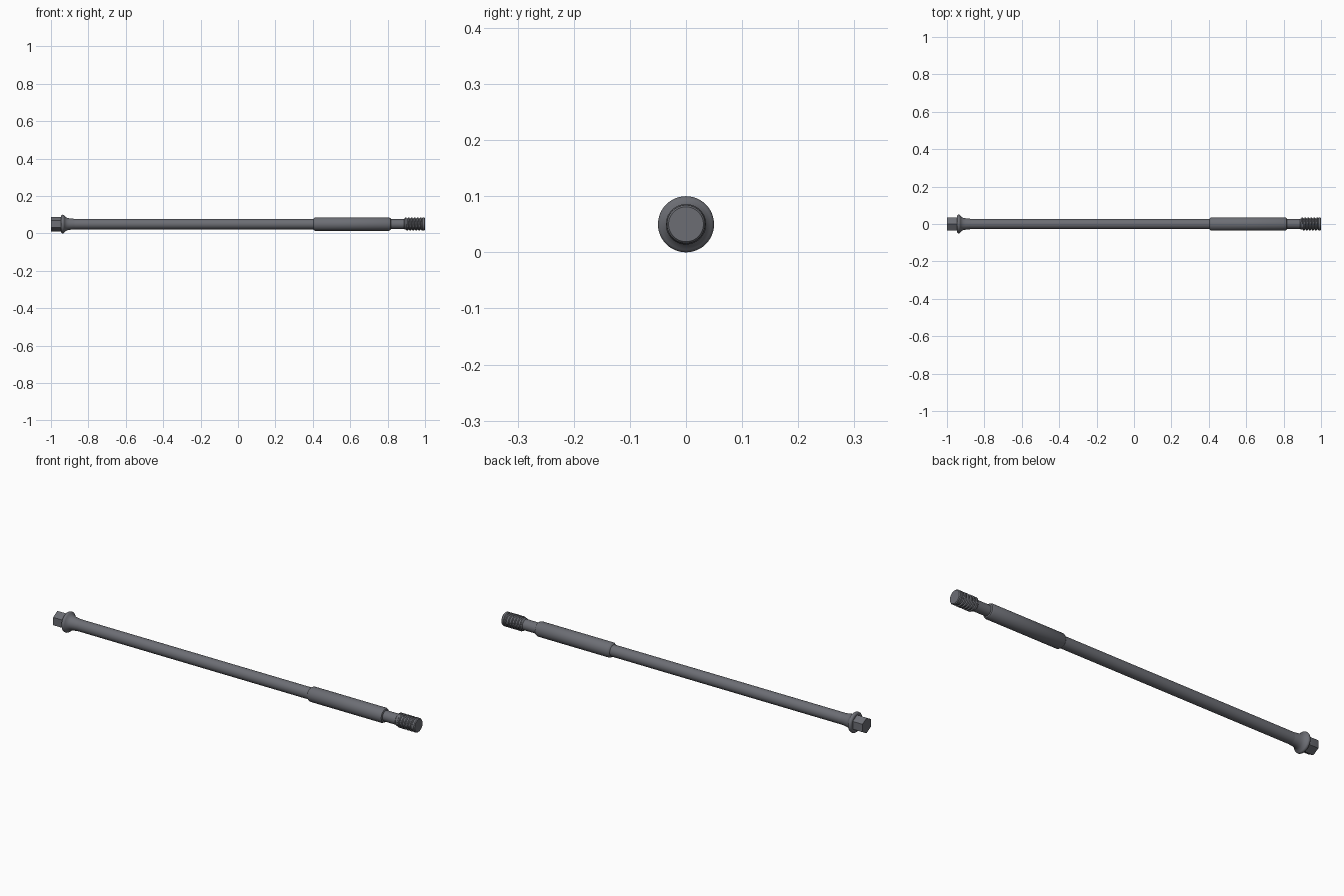
import bpy, bmesh, math

if "Cube" in bpy.data.objects:
    bpy.data.objects.remove(bpy.data.objects["Cube"])

ZC = 0.05  # axis height

# Dark steel
steel = bpy.data.materials.new("dark_steel")
steel.diffuse_color = (0.15, 0.155, 0.175, 1)
steel.use_nodes = True
steel.node_tree.nodes["Principled BSDF"].inputs["Base Color"].default_value = steel.diffuse_color


def finish(name, bm, angle=35):
    bmesh.ops.recalc_face_normals(bm, faces=bm.faces)
    me = bpy.data.meshes.new(name)
    bm.to_mesh(me)
    bm.free()
    me.materials.append(steel)
    ob = bpy.data.objects.new(name, me)
    bpy.context.collection.objects.link(ob)
    ob.location.z = ZC
    bpy.context.view_layer.objects.active = ob
    ob.select_set(True)
    bpy.ops.object.shade_smooth_by_angle(angle=math.radians(angle))
    ob.select_set(False)
    return ob


def lathe(name, profile, sides=48):
    """Revolve (x, radius) points about the X axis and cap both ends."""
    bm = bmesh.new()
    rings = []
    for x, r in profile:
        rings.append([bm.verts.new((x, r * math.sin(2 * math.pi * i / sides),
                                    r * math.cos(2 * math.pi * i / sides)))
                      for i in range(sides)])
    for a, b in zip(rings, rings[1:]):
        for i in range(sides):
            j = (i + 1) % sides
            bm.faces.new((a[i], a[j], b[j], b[i]))
    bm.faces.new(rings[0])
    bm.faces.new(rings[-1])
    return finish(name, bm)


# Hex head, corners pointing up and down
lathe("hex_head", [(-1.0, 0.038), (-0.998, 0.039), (-0.94, 0.039)], 6)

# Flange with a rounded rim and a flare into the shaft
rim = [(-0.937 + 0.010 * math.sin(a), 0.040 + 0.010 * math.cos(a))
       for a in [math.radians(d) for d in range(-90, 61, 15)]]
flare = [(-0.922, 0.038), (-0.914, 0.0335), (-0.902, 0.031), (-0.89, 0.0295), (-0.875, 0.028)]
lathe("flange", rim + flare)

# Long shaft
lathe("shaft", [(-0.94, 0.028), (0.42, 0.028)])

# Thicker sleeve with chamfered ends
lathe("sleeve", [(0.403, 0.028), (0.406, 0.032), (0.413, 0.036), (0.807, 0.036),
                 (0.815, 0.032), (0.818, 0.026)])

# Neck, threaded core and end cap
lathe("neck", [(0.80, 0.026), (0.90, 0.026)])
lathe("thread_core", [(0.888, 0.026), (0.892, 0.030), (0.99, 0.030)])
lathe("end_cap", [(0.983, 0.030), (0.987, 0.0342), (0.996, 0.0342), (1.0, 0.031)])

# Helical thread ridge
bm = bmesh.new()
pitch, turns, steps = 0.016, 5.5, 40
section = [(-0.007, 0.029), (-0.003, 0.0345), (0.003, 0.0345), (0.007, 0.029)]
prev = None
n = int(turns * steps)
for k in range(n + 1):
    a = 2 * math.pi * k / steps
    x0 = 0.8965 + pitch * k / steps
    ring = [bm.verts.new((x0 + dx, r * math.sin(a), r * math.cos(a))) for dx, r in section]
    if prev:
        for i in range(4):
            j = (i + 1) % 4
            bm.faces.new((prev[i], prev[j], ring[j], ring[i]))
    if k in (0, n):
        bm.faces.new(ring)
    prev = ring
finish("thread_ridge", bm, 30)
